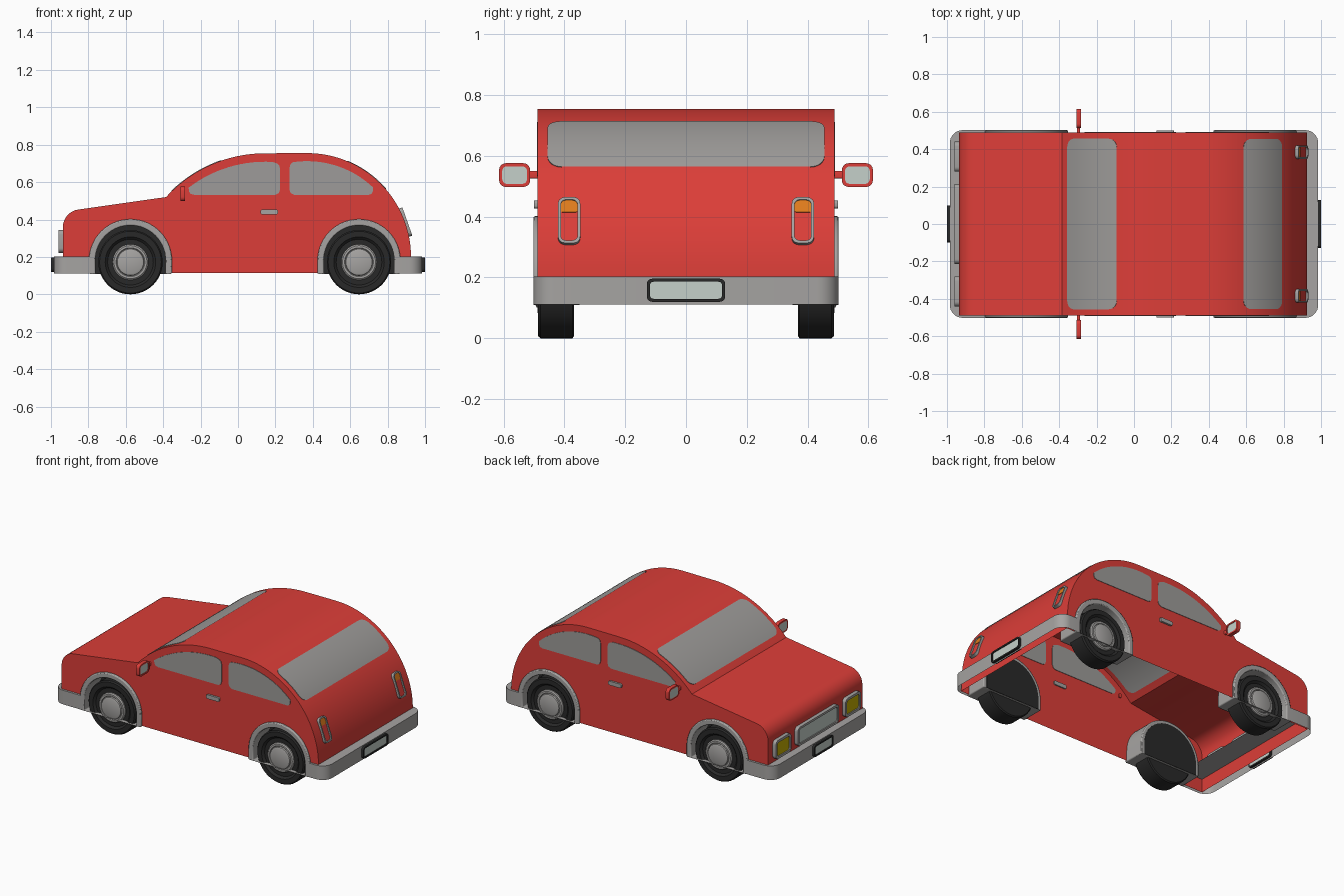
import bpy, bmesh, math
from math import sin, cos, pi, radians, sqrt

if "Cube" in bpy.data.objects:
    bpy.data.objects.remove(bpy.data.objects["Cube"])


def material(name, r, g, b):
    m = bpy.data.materials.new(name)
    m.diffuse_color = (r, g, b, 1)
    m.use_nodes = True
    m.node_tree.nodes["Principled BSDF"].inputs["Base Color"].default_value = m.diffuse_color
    return m


RED = material("red paint", 0.72, 0.048, 0.04)
GREY = material("grey trim", 0.38, 0.37, 0.36)
WINDOW = material("window grey", 0.34, 0.33, 0.32)
BLACK = material("black rubber", 0.022, 0.022, 0.022)
GLASS = material("pale glass", 0.56, 0.63, 0.59)
ORANGE = material("orange lens", 0.74, 0.2, 0.012)
YELLOW = material("yellow lens", 0.56, 0.42, 0.0)


def make(name, bm, mat):
    bmesh.ops.recalc_face_normals(bm, faces=bm.faces)
    me = bpy.data.meshes.new(name)
    bm.to_mesh(me)
    bm.free()
    me.materials.append(mat)
    ob = bpy.data.objects.new(name, me)
    bpy.context.collection.objects.link(ob)
    return ob


def slab(name, fn, outer, w0, w1, mat, inner=None):
    """Extrude a 2D loop (or a ring between two loops) from w0 to w1 through mapping fn(u, v, w)."""
    bm = bmesh.new()
    loops = [[[bm.verts.new(fn(u, v, w)) for u, v in lp] for w in (w0, w1)]
             for lp in ([outer, inner] if inner else [outer])]
    n = len(outer)
    for lo, hi in loops:
        for i in range(n):
            j = (i + 1) % n
            bm.faces.new((lo[i], lo[j], hi[j], hi[i]))
    for k in (0, 1):
        if inner:
            a, b = loops[0][k], loops[1][k]
            for i in range(n):
                j = (i + 1) % n
                bm.faces.new((a[i], a[j], b[j], b[i]))
        else:
            bm.faces.new(loops[0][k])
    return make(name, bm, mat)


def arc(cx, cz, r, a0, a1, n):
    return [(cx + r * cos(radians(a0 + (a1 - a0) * i / n)),
             cz + r * sin(radians(a0 + (a1 - a0) * i / n))) for i in range(n + 1)]


def rrect(u0, u1, v0, v1, r, n=5):
    return (arc(u1 - r, v1 - r, r, 0, 90, n) + arc(u0 + r, v1 - r, r, 90, 180, n)
            + arc(u0 + r, v0 + r, r, 180, 270, n) + arc(u1 - r, v0 + r, r, 270, 360, n))


def framed(name, fn, box, r, t, w0, w1, wp, frame_mat, panel_mat):
    """Rounded frame of thickness t with a panel set inside it."""
    u0, u1, v0, v1 = box
    inner = (u0 + t, u1 - t, v0 + t, v1 - t, r - t * 0.6)
    slab(name + "_frame", fn, rrect(u0, u1, v0, v1, r), w0, w1, frame_mat, rrect(*inner))
    slab(name + "_panel", fn, rrect(*inner), w0, wp, panel_mat)


along_x = lambda u, v, w: (w, u, v)
along_y = lambda u, v, w: (u, w, v)

# Body shell: side profile with wheel arches, open underneath
HW, BOT = 0.488, 0.115
WHEELS = (-0.575, 0.647)
WS = (0.145, 0.037, 0.717)      # windscreen arc
TL = (0.37, 0.2, 0.555)         # tail arc
ws_a = math.degrees(math.atan2(0.52 - WS[1], -0.385 - WS[0]))
top = [(-0.936, BOT)] + arc(-0.842, 0.36, 0.094, 180, 98, 8)
top += arc(*WS, ws_a, 90, 16) + arc(*TL, 90, 0, 28) + [(0.93, BOT)]
ARCH_R, ARCH_Z = 0.205, 0.18
under = []
for wx in reversed(WHEELS):
    under += [(wx + ARCH_R, BOT)] + arc(wx, ARCH_Z, ARCH_R, 0, 180, 20) + [(wx - ARCH_R, BOT)]
bm = bmesh.new()
rows = [[bm.verts.new((x, s * HW, z)) for x, z in top + under] for s in (-1, 1)]
for i in range(len(top) - 1):
    bm.faces.new((rows[0][i], rows[0][i + 1], rows[1][i + 1], rows[1][i]))
for r in rows:
    bm.faces.new(r)
make("body_shell", bm, RED)


# Front and rear screens: curved strips with rounded corners
def screen(name, c, x0, x1, hw, r=0.045):
    cx, cz, R = c
    a0, a1 = math.acos((x0 - cx) / R), math.acos((x1 - cx) / R)
    length = abs(a1 - a0) * R
    bm = bmesh.new()
    grid = []
    ds = [r * (1 - cos(pi / 2 * i / 6)) for i in range(7)]
    ds += [r + (length - 2 * r) * i / 8 for i in range(1, 8)] + [length - d for d in reversed(ds)]
    for d in ds:
        a = a0 + (a1 - a0) * d / length
        e = r - min(d, length - d, r)
        w = hw - r + sqrt(max(r * r - e * e, 0))
        grid.append([[bm.verts.new((cx + (R + o) * cos(a), s * w, cz + (R + o) * sin(a)))
                      for s in (-1, 1)] for o in (-0.003, 0.003)])
    for p, q in zip(grid, grid[1:]):
        for k in (0, 1):
            bm.faces.new((p[k][0], p[k][1], q[k][1], q[k][0]))
            bm.faces.new((p[0][k], p[1][k], q[1][k], q[0][k]))
    make(name, bm, WINDOW)


screen("windscreen", WS, -0.355, -0.092, 0.456)
screen("rear_screen", TL, 0.585, 0.79, 0.455)

# Side window outlines
front_win = arc(0.145, 0.037, 0.672, 127.5, 86.5, 14) + [
    (0.208, 0.7), (0.22, 0.69), (0.225, 0.67), (0.225, 0.56), (0.218, 0.541), (0.2, 0.532),
    (-0.235, 0.532), (-0.253, 0.537), (-0.262, 0.55)]
rear_win = arc(0.37, 0.2, 0.512, 96, 46.5, 14) + [
    (0.722, 0.553), (0.715, 0.538), (0.7, 0.532),
    (0.3, 0.532), (0.282, 0.541), (0.275, 0.56), (0.275, 0.675), (0.28, 0.695), (0.293, 0.706)]

# Wheel cross-sections as (radius, distance from the car's middle)
tire = [(0, 0.368), (0.165, 0.368), (0.172, 0.374), (0.172, 0.478), (0.165, 0.487),
        (0.135, 0.487), (0.122, 0.474), (0, 0.474)]
hub = [(0.095, 0.47), (0.095, 0.482), (0.088, 0.488), (0.077, 0.488), (0.073, 0.484),
       (0.07, 0.492), (0.06, 0.496), (0, 0.497)]


def lathe(name, prof, wx, s, mat, n=48):
    bm = bmesh.new()
    vs = [bm.verts.new((wx + r, s * y, 0.172)) for r, y in prof]
    es = [bm.edges.new(p) for p in zip(vs, vs[1:])]
    bmesh.ops.spin(bm, geom=vs + es, cent=(wx, 0, 0.172), axis=(0, 1, 0), angle=2 * pi, steps=n)
    bmesh.ops.remove_doubles(bm, verts=bm.verts, dist=1e-4)
    make(name, bm, mat)


def arch_loop(wx, r):
    return [(wx + r, 0.11)] + arc(wx, ARCH_Z, r, 0, 180, 28) + [(wx - r, 0.11)]


th = math.asin((0.385 - TL[1]) / TL[2])
tx = TL[0] + TL[2] * cos(th)
on_tail = lambda u, v, w: (tx + w * cos(th) - v * sin(th), u, 0.385 + w * sin(th) + v * cos(th))

for s, side in ((-1, "near"), (1, "far")):
    slab(side + "_front_window", along_y, front_win, s * (HW - 0.003), s * (HW + 0.003), WINDOW)
    slab(side + "_rear_window", along_y, rear_win, s * (HW - 0.003), s * (HW + 0.003), WINDOW)
    # Wheels, arches and inner wheel-well walls
    for wx, end in zip(WHEELS, ("front", "rear")):
        tag = side + "_" + end
        lathe(tag + "_tire", tire, wx, s, BLACK)
        lathe(tag + "_hubcap", hub, wx, s, GREY)
        ob = slab(tag + "_arch", along_y, arch_loop(wx, 0.222), s * 0.352, s * 0.502, GREY,
                  arch_loop(wx, 0.188))
        bev = ob.modifiers.new("bevel", "BEVEL")
        bev.width, bev.segments, bev.limit_method = 0.006, 2, "ANGLE"
        slab(tag + "_well_wall", along_y, arch_loop(wx, 0.2), s * 0.35, s * 0.358, BLACK)
    # Door handle
    slab(side + "_door_handle", along_y, rrect(0.12, 0.213, 0.427, 0.453, 0.009),
         s * 0.48, s * 0.501, GREY)
    # Wing mirror with arm
    y0, y1 = sorted((s * 0.513, s * 0.615))
    framed(side + "_mirror", along_x, (y0, y1, 0.498, 0.576), 0.022, 0.01,
           -0.308, -0.283, -0.287, RED, GLASS)
    slab(side + "_mirror_arm", along_y, rrect(-0.306, -0.288, 0.525, 0.551, 0.006),
         s * 0.48, s * 0.517, RED)
    # Headlight
    y0, y1 = sorted((s * 0.28, s * 0.44))
    framed(side + "_headlight", along_x, (y0, y1, 0.222, 0.345), 0.025, 0.016,
           -0.93, -0.96, -0.953, GREY, YELLOW)
    # Tail light with orange upper lens
    y0, y1 = sorted((s * 0.348, s * 0.421))
    framed(side + "_tail_light", on_tail, (y0, y1, -0.08, 0.08), 0.022, 0.009,
           -0.012, 0.013, 0.004, GREY, RED)
    slab(side + "_orange_lens", on_tail, rrect(y0 + 0.009, y1 - 0.009, 0.029, 0.071, 0.008),
         0.0, 0.007, ORANGE)

# Grille and number plates
framed("grille", along_x, (-0.213, 0.213, 0.222, 0.345), 0.025, 0.014,
       -0.93, -0.96, -0.953, GREY, GLASS)
framed("front_plate", along_x, (-0.1, 0.1, 0.12, 0.196), 0.018, 0.01,
       -0.97, -1.0, -0.994, BLACK, GLASS)
framed("rear_plate", along_x, (-0.129, 0.129, 0.12, 0.196), 0.018, 0.01,
       0.97, 1.0, 0.994, BLACK, GLASS)


# Wrap-around bumpers: open underneath and towards the middle
def bumper(name, s, x_in):
    line = [(x_in, -0.502)] + arc(0.915, -0.432, 0.07, -90, 0, 8)
    line += arc(0.915, 0.432, 0.07, 0, 90, 8) + [(x_in, 0.502)]
    bm = bmesh.new()
    lo, hi = [[bm.verts.new((s * x, y, z)) for x, y in line] for z in (0.111, 0.203)]
    for i in range(len(line) - 1):
        bm.faces.new((lo[i], lo[i + 1], hi[i + 1], hi[i]))
    bm.faces.new(hi)
    make(name, bm, GREY)


bumper("front_bumper", -1, 0.785)
bumper("rear_bumper", 1, 0.86)

# Smooth shading with sharp edges kept
for ob in bpy.context.collection.objects:
    ob.select_set(True)
    bpy.context.view_layer.objects.active = ob
bpy.ops.object.shade_smooth_by_angle(angle=radians(30))
